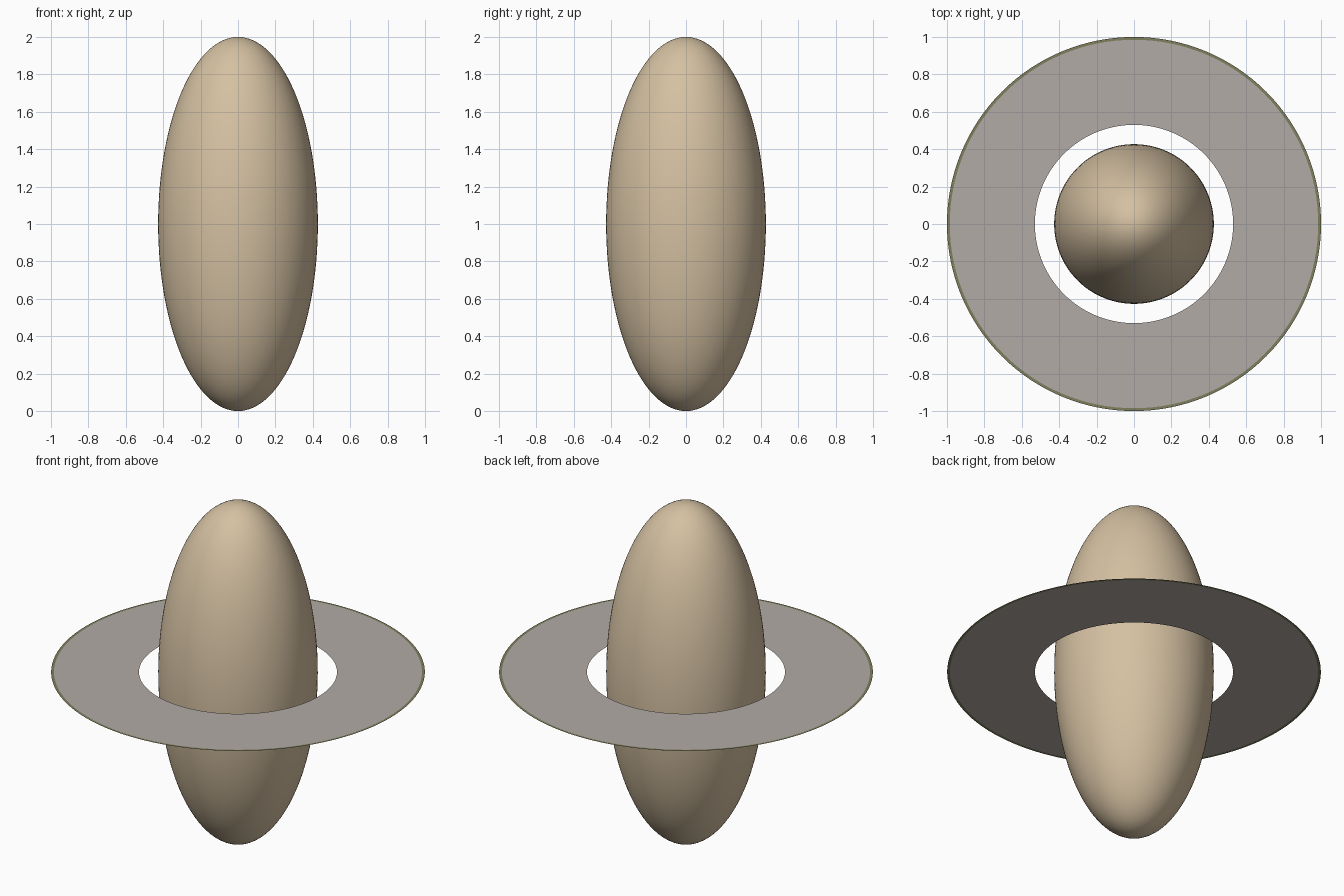
import bpy, bmesh, math

if "Cube" in bpy.data.objects:
    bpy.data.objects.remove(bpy.data.objects["Cube"])


def material(name, rgb):
    m = bpy.data.materials.new(name)
    m.diffuse_color = (*rgb, 1.0)
    m.use_nodes = True
    m.node_tree.nodes["Principled BSDF"].inputs["Base Color"].default_value = m.diffuse_color
    return m


def flat_ring(name, inner, outer, z, mat, n=128):
    bm = bmesh.new()
    loops = [[bm.verts.new((r * math.cos(2 * math.pi * i / n),
                            r * math.sin(2 * math.pi * i / n), z))
              for i in range(n)] for r in (inner, outer)]
    for i in range(n):
        j = (i + 1) % n
        bm.faces.new((loops[0][i], loops[1][i], loops[1][j], loops[0][j]))
    me = bpy.data.meshes.new(name)
    bm.to_mesh(me)
    bm.free()
    me.materials.append(mat)
    ob = bpy.data.objects.new(name, me)
    bpy.context.collection.objects.link(ob)
    return ob


tan = material("tan", (0.66, 0.53, 0.36))
grey = material("warm grey", (0.45, 0.41, 0.38))
olive = material("olive", (0.21, 0.21, 0.11))

# Tall ellipsoid body
bpy.ops.mesh.primitive_uv_sphere_add(segments=96, ring_count=64, radius=1, location=(0, 0, 1))
body = bpy.context.object
body.name = "ellipsoid_body"
body.scale = (0.427, 0.427, 1.0)
bpy.ops.object.transform_apply(location=False, rotation=False, scale=True)
bpy.ops.object.shade_smooth()
body.data.materials.append(tan)

# Paper-thin ring around the middle, with a narrow outer band
flat_ring("ring", 0.53, 0.985, 1.0, grey)
flat_ring("ring_outer_band", 0.985, 1.0, 1.0, olive)
